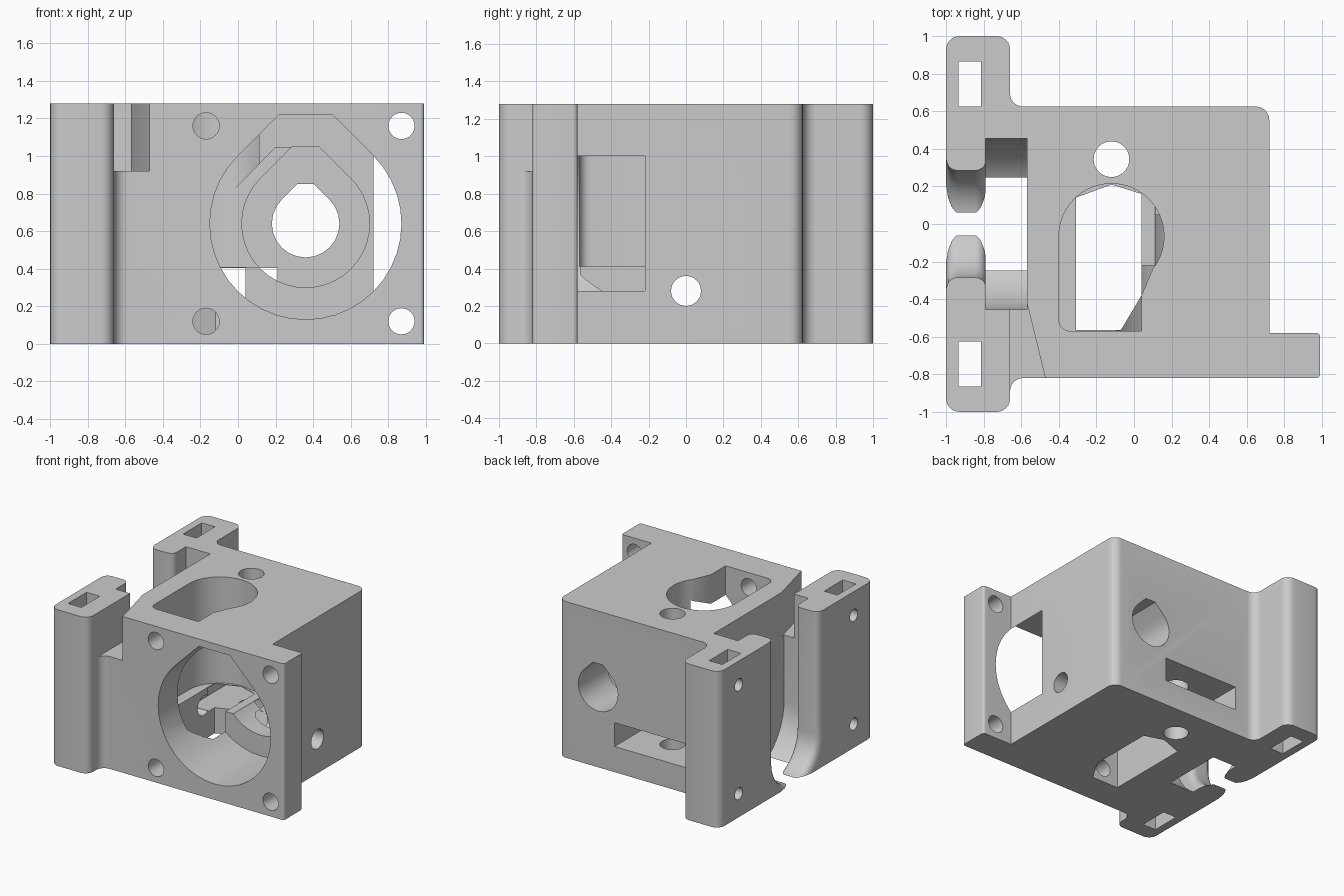
import bpy, bmesh, math
from mathutils import Vector

if "Cube" in bpy.data.objects:
    bpy.data.objects.remove(bpy.data.objects["Cube"], do_unlink=True)

grey = bpy.data.materials.new("plain grey")
grey.use_nodes = True
grey.diffuse_color = (0.6, 0.6, 0.6, 1)
grey.node_tree.nodes["Principled BSDF"].inputs["Base Color"].default_value = (0.6, 0.6, 0.6, 1)


def place(axis, p, d):
    a, b = p
    return {"x": (d, a, b), "y": (a, d, b), "z": (a, b, d)}[axis]


def loft(name, axis, rings):
    """Solid skinned through rings of (depth, outline)."""
    bm = bmesh.new()
    loops = [[bm.verts.new(place(axis, p, d)) for p in pts] for d, pts in rings]
    bm.faces.new(loops[0])
    bm.faces.new(loops[-1])
    for lo, hi in zip(loops, loops[1:]):
        for i in range(len(lo)):
            j = (i + 1) % len(lo)
            bm.faces.new((lo[i], lo[j], hi[j], hi[i]))
    bmesh.ops.recalc_face_normals(bm, faces=bm.faces)
    me = bpy.data.meshes.new(name)
    bm.to_mesh(me)
    bm.free()
    me.materials.append(grey)
    ob = bpy.data.objects.new(name, me)
    bpy.context.collection.objects.link(ob)
    return ob


def prism(name, axis, pts, lo, hi):
    return loft(name, axis, [(lo, pts), (hi, pts)])


def arc(cx, cy, r, a0, a1, n):
    return [(cx + r * math.cos(math.radians(a0 + (a1 - a0) * i / n)),
             cy + r * math.sin(math.radians(a0 + (a1 - a0) * i / n))) for i in range(n + 1)]


def circle(cx, cy, r, n=32):
    return arc(cx, cy, r, 0, 360, n)[:-1]


def rect(x0, x1, y0, y1):
    return [(x0, y0), (x1, y0), (x1, y1), (x0, y1)]


def teardrop(cx, cy, r, top, n=30):
    """Printable bore: round below, 45 degree shoulders, flat top."""
    half = r * math.sqrt(2) - (top - cy)
    return arc(cx, cy, r, 135, 405, n) + [(cx + half, top), (cx - half, top)]


def keyhole(r, cz):
    """Round bottomed slot, open at the top."""
    return arc(0, cz, r, 180, 360, 24) + [(r, 1.4), (-r, 1.4)]


def rounded(corners, n=6):
    """Round each (x, y, radius) corner with a tangent arc."""
    out = []
    for i, (x, y, r) in enumerate(corners):
        p = Vector((x, y))
        if r == 0:
            out.append((x, y))
            continue
        a = (Vector(corners[i - 1][:2]) - p).normalized()
        b = (Vector(corners[(i + 1) % len(corners)][:2]) - p).normalized()
        half = a.angle(b) / 2
        c = p + (a + b).normalized() * (r / math.sin(half))
        s = p + a * (r / math.tan(half)) - c
        e = p + b * (r / math.tan(half)) - c
        turn = s.angle_signed(e)
        for k in range(n + 1):
            t = -turn * k / n
            out.append((c.x + s.x * math.cos(t) - s.y * math.sin(t),
                        c.y + s.x * math.sin(t) + s.y * math.cos(t)))
    return out


# Main body with mounting posts and front flange
body = prism("housing", "z", rounded([
    (-1, -1, .07), (-.66, -1, .07), (-.66, -.82, .07), (.99, -.82, .02), (.99, -.58, .02),
    (.72, -.58, 0), (.72, .625, .07), (-.66, .625, .07), (-.66, 1, .07), (-1, 1, .07)]), 0, 1.28)

cutters = []


def cut(ob):
    ob.hide_render = True
    cutters.append(ob)


# Left side: flared slot between posts, with a wider pocket behind
flare = .06
rings = []
for end in (0, 1):
    for k in range(7):
        t = (k if end == 0 else 6 - k) / 6
        grow = flare * (1 - math.sqrt(1 - (1 - t) ** 2))
        x = -1 + flare * t if end == 0 else -.785 - flare * t
        rings.append((x, keyhole(.285 + grow, .278)))
rings.insert(0, (-1.05, keyhole(.285 + flare, .278)))
cut(loft("post_slot", "x", rings))
cut(prism("side_pocket", "x", keyhole(.455, .38), -.79, -.57))
cut(prism("post_notch", "z", [(-.66, -.95), (-.44, -.95), (-.57, -.42), (-.66, -.42)], .92, 1.4))

# Nut slots and screw holes in the posts
for side in (-1, 1):
    y = side * .745
    cut(prism("nut_slot", "z", rect(-.935, -.815, y - .12, y + .12), -.1, 1.4))
    for z in (.195, 1.085):
        cut(prism("post_screw_hole", "x", circle(y, z, .05, 20), -1.1, -.87))

# Front bore, inner bore and rear outlet
cut(prism("front_bore", "y", teardrop(.36, .64, .51, 1.22), -.9, -.22))
cut(prism("inner_bore", "y", teardrop(.36, .64, .34, 1.05), -.3, .25))
cut(prism("inner_bore_side", "y",
          [(-.04, .41), (.3, .41), (.3, 1.045), (.2, 1.045), (-.04, .8)], -.31, .2))
cut(prism("rear_outlet", "y", teardrop(.36, .64, .18, .85, 18), .1, .8))

# Flange screw holes
for x in (-.17, .87):
    for z in (.12, 1.16):
        cut(prism("flange_hole", "y", circle(x, z, .07, 24), -.9, -.5))

# Vertical chute: wide above, narrow through the floor
cut(prism("chute_top", "z",
          arc(-.12, -.065, .28, 180, -38, 28) + [(.04, -.38), (.04, -.57)]
          + arc(-.34, -.51, .06, 270, 180, 5), .41, 1.4))
cut(prism("chute_floor", "z",
          [(-.31, -.565), (-.07, -.565), (.04, -.38), (.04, .16), (-.12, .21), (-.31, .14)], -.1, .5))

# Rear slot, vertical hole and cross hole
cut(prism("rear_slot", "y", rect(-.47, .21, .21, .405), .05, .8))
cut(prism("vertical_hole", "z", circle(-.12, .345, .095), -.1, 1.4))
cut(prism("cross_hole", "x", circle(0, .28, .08), -.65, .9))

bpy.context.view_layer.objects.active = body
body.select_set(True)
for c in cutters:
    mod = body.modifiers.new(c.name, "BOOLEAN")
    mod.operation = "DIFFERENCE"
    mod.solver = "EXACT"
    mod.object = c
    bpy.ops.object.modifier_apply(modifier=mod.name)
for c in cutters:
    bpy.data.objects.remove(c, do_unlink=True)

bpy.ops.object.select_all(action="DESELECT")
body.select_set(True)
bpy.ops.object.shade_smooth_by_angle(angle=math.radians(30))
